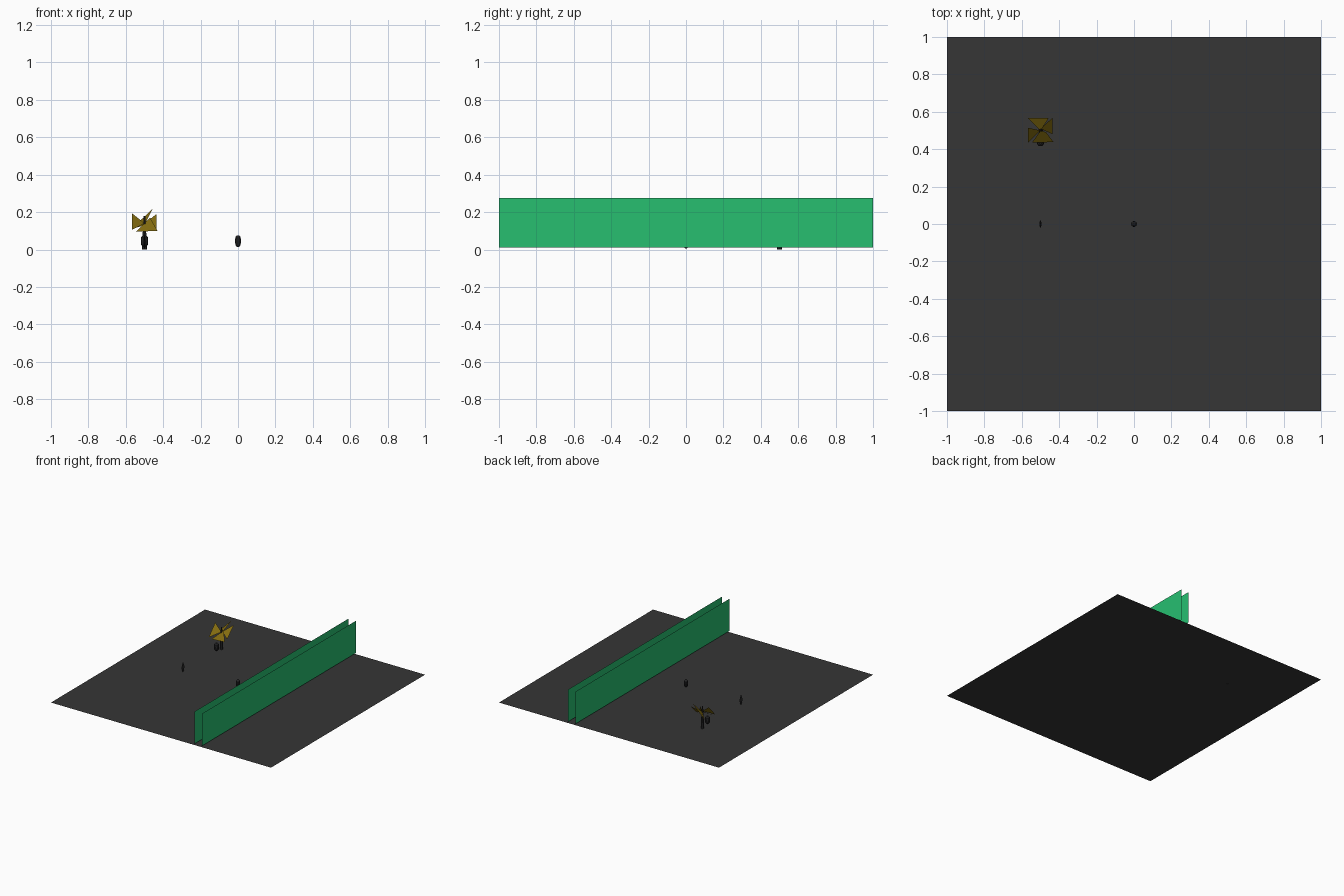
import bpy, math

if "Cube" in bpy.data.objects:
    bpy.data.objects.remove(bpy.data.objects["Cube"])


def material(name, rgb):
    m = bpy.data.materials.new(name)
    m.diffuse_color = (*rgb, 1)
    m.use_nodes = True
    m.node_tree.nodes["Principled BSDF"].inputs["Base Color"].default_value = m.diffuse_color
    return m


ground_grey = material("ground grey", (0.037, 0.037, 0.037))
hedge_green = material("hedge green", (0.02, 0.52, 0.163))
leaf_gold = material("leaf gold", (0.23, 0.15, 0.005))
dark = material("dark grey", (0.02, 0.02, 0.021))


def mesh(name, verts, faces, mat):
    me = bpy.data.meshes.new(name)
    me.from_pydata(verts, [], faces)
    me.materials.append(mat)
    ob = bpy.data.objects.new(name, me)
    bpy.context.collection.objects.link(ob)
    return ob


def lathe(name, centre, profile, mat, sides=10, squash=1.0):
    """Revolve (radius, z) points around z; squash flattens along x."""
    verts, faces = [], []
    for r, z in profile:
        for i in range(sides):
            a = 2 * math.pi * i / sides
            verts.append((r * squash * math.cos(a), r * math.sin(a), z))
    for k in range(len(profile) - 1):
        for i in range(sides):
            j = (i + 1) % sides
            faces.append((k * sides + i, k * sides + j,
                          (k + 1) * sides + j, (k + 1) * sides + i))
    faces.append(tuple(reversed(range(sides))))
    faces.append(tuple(range((len(profile) - 1) * sides, len(profile) * sides)))
    ob = mesh(name, verts, faces, mat)
    ob.location = centre
    return ob


# Flat square ground
mesh("ground", [(-1, -1, 0), (1, -1, 0), (1, 1, 0), (-1, 1, 0)],
     [(0, 1, 2, 3)], ground_grey)

# Two parallel upright sheets
for name, x in (("inner_wall", 0.305), ("outer_wall", 0.372)):
    mesh(name, [(x, -1, 0.01), (x, 1, 0.01), (x, 1, 0.275), (x, -1, 0.275)],
         [(0, 1, 2, 3)], hedge_green)

# Pods: centre, beside the plant, and the flat one
pod = [(0.006, 0.014), (0.014, 0.024), (0.016, 0.045), (0.014, 0.066), (0.006, 0.076)]
lathe("centre_pod", (0, 0, 0), pod, dark)
lathe("plant_pod", (-0.5, 0.435, 0), [(r * 1.25, z) for r, z in pod], dark)
lathe("flat_pod", (-0.5, 0, 0),
      [(0.006, 0.005), (0.012, 0.02), (0.02, 0.04), (0.012, 0.06), (0.004, 0.08)],
      dark, squash=0.25)

# Plant stem
lathe("plant_stem", (-0.5, 0.5, 0),
      [(0.013, 0), (0.011, 0.05), (0.009, 0.1), (0.007, 0.14), (0.004, 0.18)],
      dark, sides=8)

# Four flat leaves set like a pinwheel around the stem
leaves = {
    "left_leaf": [(0, 0, 0.14), (-0.068, 0.015, 0.195), (-0.068, -0.068, 0.105)],
    "front_leaf": [(0, 0, 0.14), (-0.045, -0.065, 0.095), (0.07, -0.062, 0.10),
                   (0.03, -0.01, 0.17)],
    "right_leaf": [(0, 0.01, 0.14), (0.065, -0.02, 0.105), (0.065, 0.068, 0.19)],
    "back_leaf": [(0, 0, 0.13), (0.045, 0.068, 0.22), (-0.068, 0.068, 0.11)],
}
for name, pts in leaves.items():
    ob = mesh(name, pts, [tuple(range(len(pts)))], leaf_gold)
    ob.location = (-0.5, 0.5, 0)
